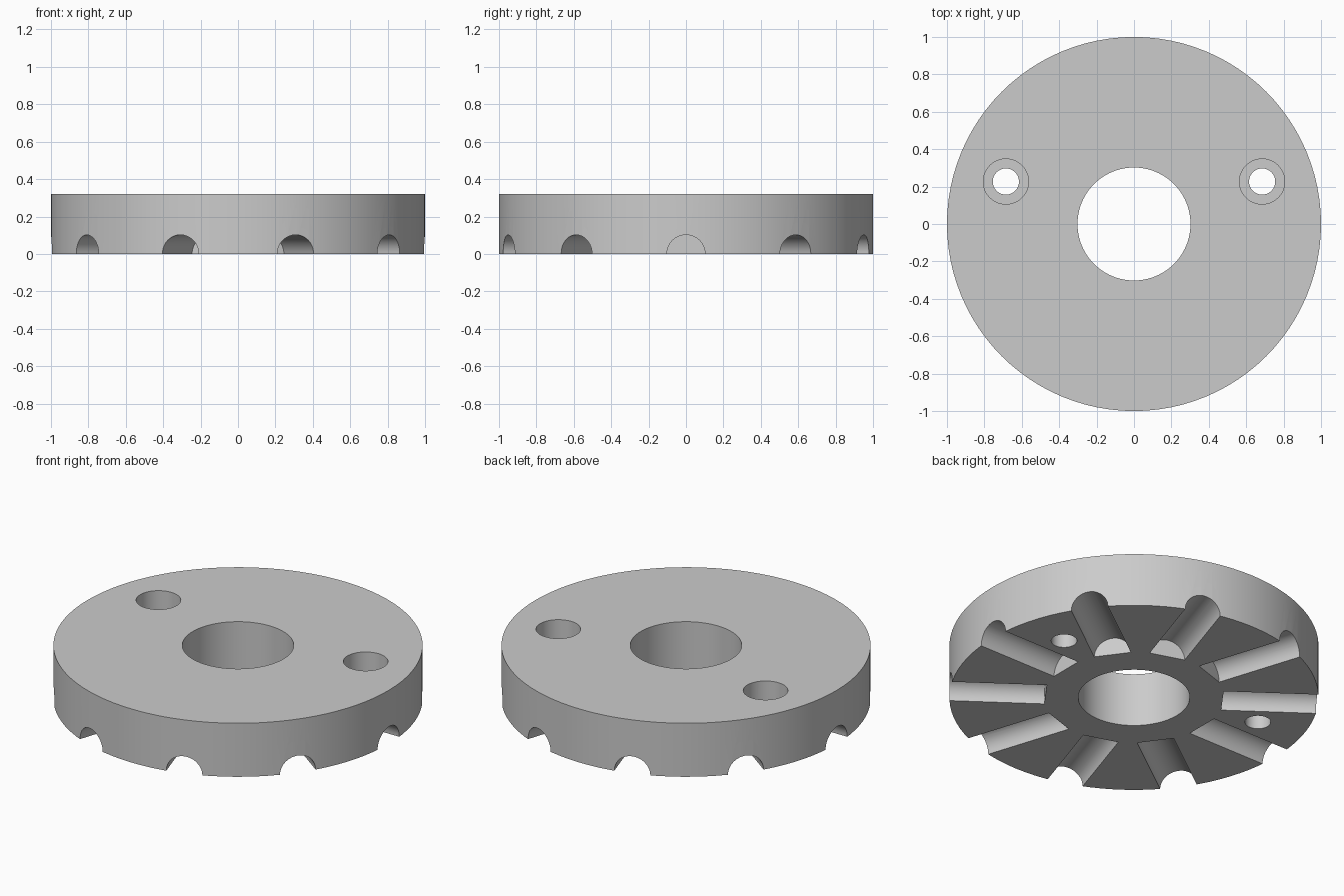
import bpy
import math

if "Cube" in bpy.data.objects:
    bpy.data.objects.remove(bpy.data.objects["Cube"])

HEIGHT = 0.32

grey = bpy.data.materials.new("plain grey")
grey.diffuse_color = (0.6, 0.6, 0.6, 1)
grey.use_nodes = True
grey.node_tree.nodes["Principled BSDF"].inputs["Base Color"].default_value = grey.diffuse_color


def cylinder(name, radius, depth, centre, rotation=(0, 0, 0), sides=64):
    bpy.ops.mesh.primitive_cylinder_add(
        vertices=sides, radius=radius, depth=depth, location=centre, rotation=rotation)
    obj = bpy.context.object
    obj.name = name
    obj.data.materials.append(grey)
    return obj


# Round plate
disc = cylinder("disc", 1.0, HEIGHT, (0, 0, HEIGHT / 2), sides=96)

# Central bore
cutters = [cylinder("bore_cutter", 0.302, 1, (0, 0, HEIGHT / 2), sides=96)]

# Two counterbored screw holes
for side in (-1, 1):
    x, y = side * 0.685, 0.227
    cutters.append(cylinder("screw_hole_cutter", 0.07, 1, (x, y, HEIGHT / 2), sides=48))
    cutters.append(cylinder("counterbore_cutter", 0.121, 0.4, (x, y, HEIGHT), sides=48))

# Ten half-round radial grooves in the underside, flat at the inner end
inner, outer = 0.48, 1.1
for i in range(10):
    a = math.radians(36 * i)
    mid = (inner + outer) / 2
    cutters.append(cylinder("groove_cutter", 0.102, outer - inner,
                            (mid * math.cos(a), mid * math.sin(a), 0),
                            (0, math.pi / 2, a), sides=48))

# Cut everything out of the plate
for cutter in cutters:
    mod = disc.modifiers.new("cut", 'BOOLEAN')
    mod.operation = 'DIFFERENCE'
    mod.solver = 'EXACT'
    mod.object = cutter
    cutter.hide_render = True

bpy.ops.object.select_all(action='DESELECT')
disc.select_set(True)
bpy.context.view_layer.objects.active = disc
for mod in list(disc.modifiers):
    bpy.ops.object.modifier_apply(modifier=mod.name)
for cutter in cutters:
    bpy.data.objects.remove(cutter, do_unlink=True)

bpy.ops.object.shade_smooth_by_angle(angle=math.radians(30))
